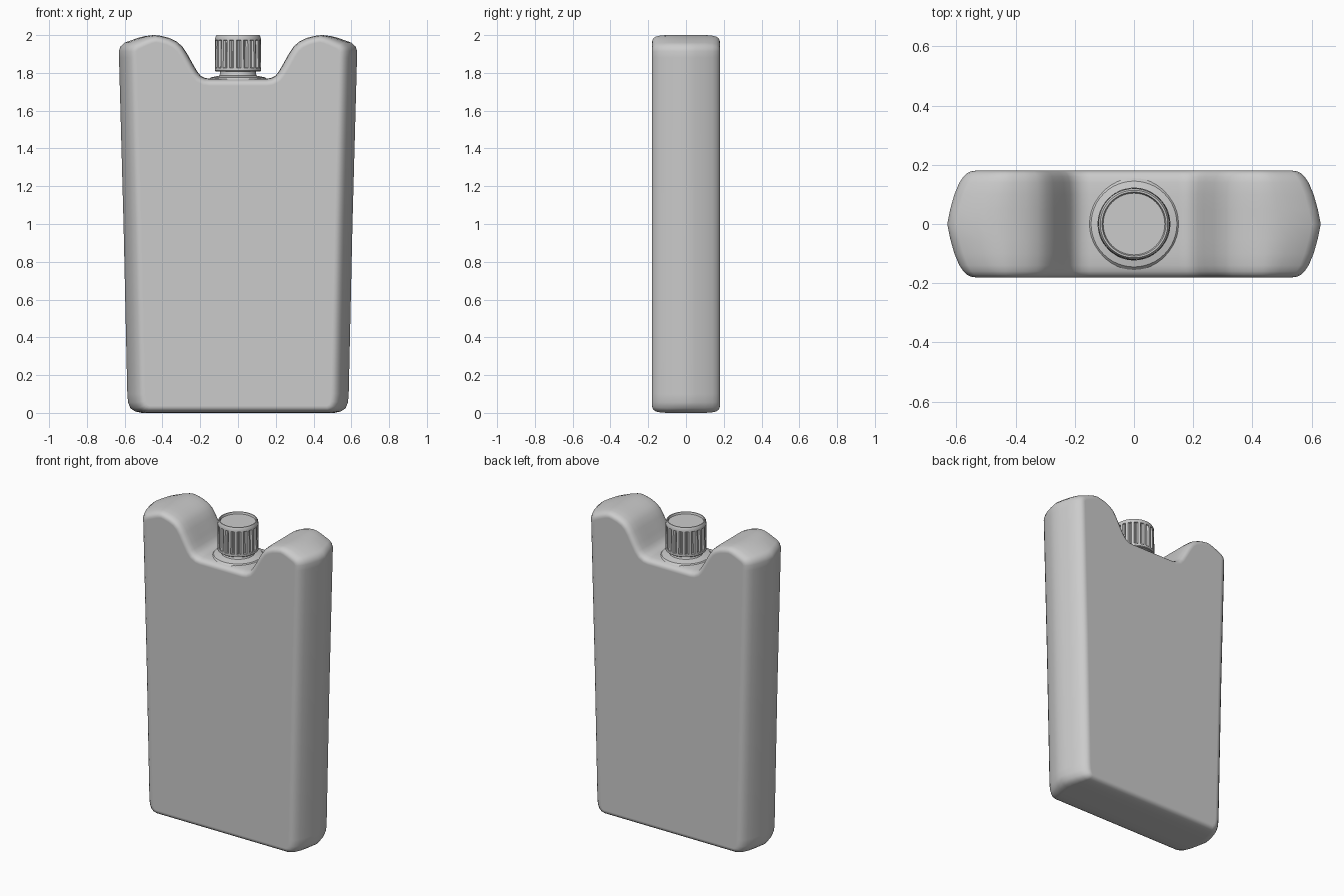
import bpy, bmesh, math
from mathutils import Vector

if "Cube" in bpy.data.objects:
    bpy.data.objects.remove(bpy.data.objects["Cube"])


def finish(bm, name, angle):
    bmesh.ops.recalc_face_normals(bm, faces=bm.faces)
    me = bpy.data.meshes.new(name)
    bm.to_mesh(me)
    bm.free()
    ob = bpy.data.objects.new(name, me)
    bpy.context.collection.objects.link(ob)
    bpy.ops.object.select_all(action='DESELECT')
    ob.select_set(True)
    bpy.context.view_layer.objects.active = ob
    bpy.ops.object.shade_smooth_by_angle(angle=math.radians(angle))
    return ob


def loft(bm, rings, caps=True):
    vs = [[bm.verts.new(p) for p in r] for r in rings]
    n = len(vs[0])
    for a, b in zip(vs, vs[1:]):
        for i in range(n):
            j = (i + 1) % n
            bm.faces.new((a[i], a[j], b[j], b[i]))
    if caps:
        bm.faces.new(vs[0])
        bm.faces.new(vs[-1])


# flask body: right half of the front outline, bottom to top, then mirrored
half = [(0.51, 0), (0.545, 0.008), (0.57, 0.025), (0.582, 0.055), (0.586, 0.1),
        (0.606, 1.0), (0.63, 1.88), (0.631, 1.915), (0.622, 1.94), (0.60, 1.96),
        (0.53, 1.985), (0.49, 1.995), (0.45, 2.0), (0.41, 1.996), (0.365, 1.985),
        (0.325, 1.966), (0.295, 1.94), (0.27, 1.903), (0.235, 1.84), (0.215, 1.806),
        (0.198, 1.785), (0.175, 1.773), (0.15, 1.77)]
outline = half + [(-x, z) for x, z in reversed(half)]


def body_ring(y, side, edge):
    pts, n = [], len(outline)
    for i, (x, z) in enumerate(outline):
        d0 = (Vector(outline[i]) - Vector(outline[i - 1])).normalized()
        d1 = (Vector(outline[(i + 1) % n]) - Vector(outline[i])).normalized()
        t = (d0 + d1).normalized()
        w = min(1, max(0, (abs(x) - 0.40) / 0.17))    # side taper only near the ends
        pts.append((x - t.y * edge - math.copysign(side * w, x), y, z + t.x * edge))
    return pts


layers = [(0.0, 0, 0), (0.05, 0.010, 0), (0.10, 0.024, 0.0), (0.14, 0.038, 0.003),
          (0.16, 0.047, 0.008), (0.172, 0.052, 0.016), (0.178, 0.055, 0.026), (0.18, 0.057, 0.038)]
layers = [(-y, s, e) for y, s, e in reversed(layers[1:])] + layers
bm = bmesh.new()
loft(bm, [body_ring(*l) for l in layers])
body = finish(bm, "flask_body", 50)
body.modifiers.new("weighted", 'WEIGHTED_NORMAL').keep_sharp = True


def lathe(name, profile, n, ribs=False):
    bm = bmesh.new()
    rings = []
    for r, z, groove in profile:
        ring = []
        for i in range(n):
            a = 2 * math.pi * i / n
            rr = r - (groove if ribs and i % 5 in (0, 1) else 0)
            ring.append((rr * math.cos(a), rr * math.sin(a), z))
        rings.append(ring)
    loft(bm, rings)
    return finish(bm, name, 35)


# neck with a low collar
lathe("neck", [(0.155, 1.765, 0), (0.145, 1.776, 0), (0.10, 1.785, 0), (0.095, 1.795, 0),
               (0.095, 1.83, 0)], 48)

# ribbed screw cap with a shallow recessed top
lathe("screw_cap", [(0.095, 1.808, 0), (0.119, 1.808, 0), (0.123, 1.812, 0), (0.123, 1.826, 0),
                    (0.123, 1.828, 0.010), (0.121, 1.972, 0.010), (0.121, 1.974, 0),
                    (0.120, 1.99, 0), (0.114, 2.0, 0), (0.108, 2.0, 0), (0.104, 1.988, 0)],
      100, True)
